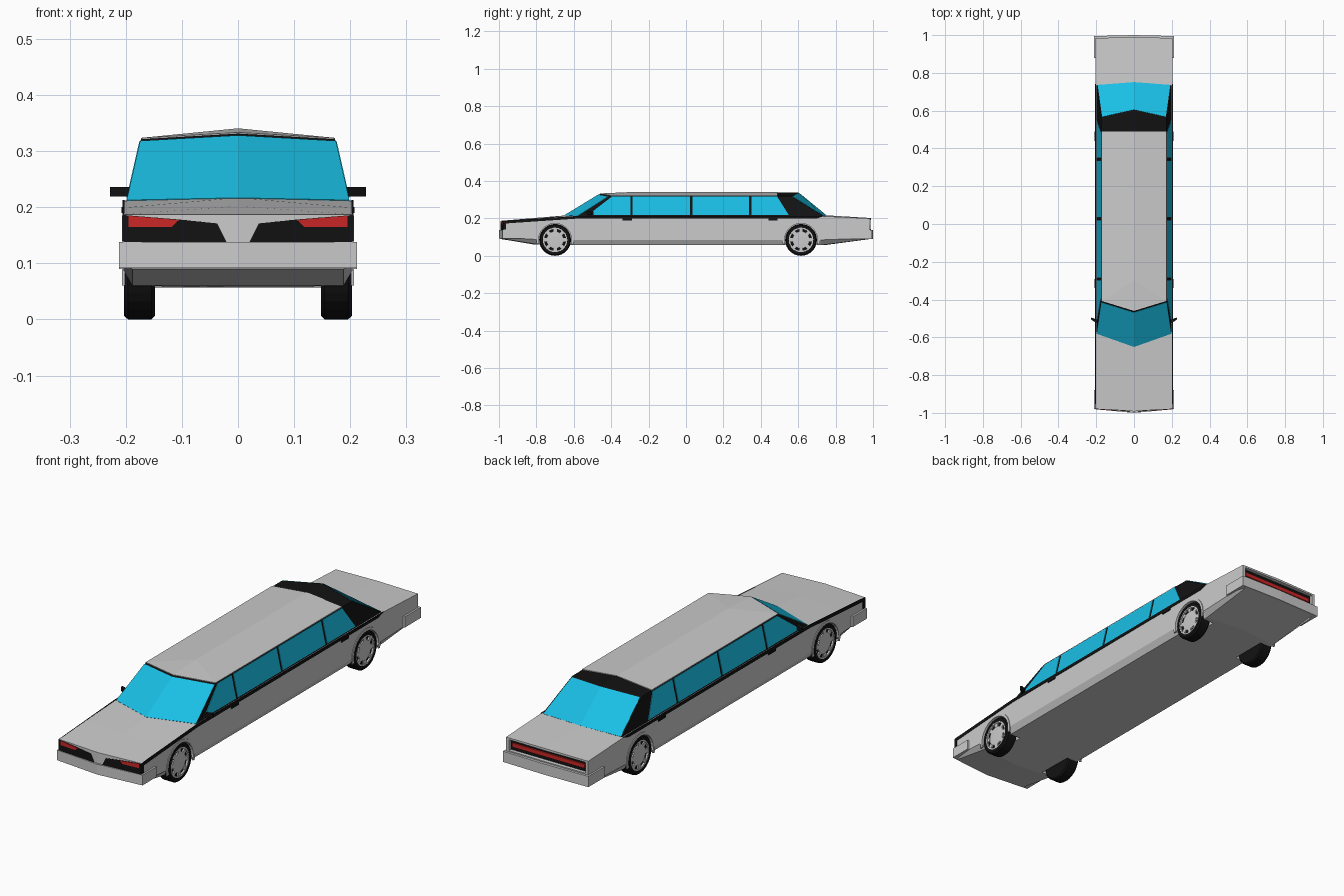
import bpy, bmesh, math
from mathutils import Matrix

if "Cube" in bpy.data.objects:
    bpy.data.objects.remove(bpy.data.objects["Cube"])


def material(name, rgb):
    m = bpy.data.materials.new(name)
    m.diffuse_color = (*rgb, 1)
    m.use_nodes = True
    m.node_tree.nodes["Principled BSDF"].inputs["Base Color"].default_value = m.diffuse_color
    return m


BLACK = material("black_trim", (0.006, 0.006, 0.006))
GLASS = material("blue_glass", (0.01, 0.52, 0.78))
RED = material("red_lamp", (0.6, 0.02, 0.02))


def finish(bm, name, mat=None, mirror=True):
    bmesh.ops.recalc_face_normals(bm, faces=bm.faces[:])
    me = bpy.data.meshes.new(name)
    bm.to_mesh(me)
    bm.free()
    ob = bpy.data.objects.new(name, me)
    bpy.context.collection.objects.link(ob)
    if mat:
        me.materials.append(mat)
    if mirror:
        ob.modifiers.new("mirror", 'MIRROR')
    return ob


def faces(name, verts, polys, mat=None, thick=0.0):
    """Right half from points and polygons, mirrored, with optional thickness."""
    bm = bmesh.new()
    vs = [bm.verts.new(v) for v in verts]
    for p in polys:
        bm.faces.new([vs[i] for i in p])
    ob = finish(bm, name, mat)
    if thick:
        s = ob.modifiers.new("thickness", 'SOLIDIFY')
        s.thickness, s.offset = thick, 0
    return ob


def panel(name, pts, mat=None, thick=0.004):
    return faces(name, pts, [range(len(pts))], mat, thick)


def box(name, lo, hi, mat=None, mirror=True):
    bm = bmesh.new()
    bmesh.ops.create_cube(bm, size=1)
    for v in bm.verts:
        v.co = [(a + b) / 2 + c * (b - a) for a, b, c in zip(lo, hi, v.co)]
    return finish(bm, name, mat, mirror)


def lathe(name, profile, y, z, mat=None, steps=28):
    """Spin an (x, radius) profile about an axle along x."""
    bm = bmesh.new()
    vs = [bm.verts.new((x, y, z + r)) for x, r in profile]
    es = [bm.edges.new(p) for p in zip(vs, vs[1:])]
    bmesh.ops.spin(bm, geom=vs + es, cent=(0, y, z), axis=(1, 0, 0),
                   angle=2 * math.pi, steps=steps)
    bmesh.ops.remove_doubles(bm, verts=bm.verts[:], dist=1e-5)
    return finish(bm, name, mat)


def plan(name, pts, z0, z1):
    """Extrude a right-half plan outline upward."""
    n = len(pts)
    verts = [(x, y, z) for z in (z0, z1) for x, y in pts]
    sides = [(i, i + 1, n + i + 1, n + i) for i in range(n - 1)]
    return faces(name, verts, sides + [range(n), range(n, 2 * n)])


# Lower body lofted along y: y, bottom, sill, belt, centre top, centre y shift
stations = [(-0.977, 0.09, 0.098, 0.187, 0.187, -0.015),
            (-0.79, 0.06, 0.087, 0.199, 0.202, -0.02),
            (-0.58, 0.057, 0.085, 0.211, 0.217, -0.05),
            (0.72, 0.057, 0.085, 0.212, 0.217, 0.02),
            (0.985, 0.09, 0.095, 0.2, 0.202, 0.003)]
verts = []
for y, zb, zs, belt, top, dy in stations:
    verts += [(0, y + dy, zb), (0.188, y, zb), (0.204, y, zs),
              (0.204, y, belt), (0, y + dy, top)]
quads = [(5 * s + i, 5 * s + i + 1, 5 * s + i + 6, 5 * s + i + 5)
         for s in range(4) for i in range(4)]
body = faces("body", verts, quads + [range(5), range(20, 25)])


def cut(cutter):
    cutter.hide_render = True
    cutter.hide_set(True)
    m = body.modifiers.new("cut", 'BOOLEAN')
    m.operation, m.object = 'DIFFERENCE', cutter


# Wheels, arches and wheel wells
AXLE_Z = 0.085
for end, y in (("front", -0.70), ("rear", 0.615)):
    cut(lathe(end + "_well_cutter",
              [(0.135, 0), (0.135, 0.09), (0.3, 0.09), (0.3, 0)], y, AXLE_Z))
    lathe(end + "_tyre", [(0.148, 0), (0.148, 0.079), (0.154, 0.085), (0.196, 0.085),
                          (0.203, 0.079), (0.203, 0.066), (0.194, 0.064), (0.194, 0)],
          y, AXLE_Z, BLACK)
    lathe(end + "_rim", [(0.19, 0.066), (0.202, 0.066), (0.202, 0.059), (0.19, 0.059)],
          y, AXLE_Z)
    lathe(end + "_hub", [(0.19, 0.047), (0.199, 0.045), (0.2, 0.02), (0.2, 0)], y, AXLE_Z)
    bm = bmesh.new()
    for i in range(8):
        m = (Matrix.Translation((0.196, y, AXLE_Z)) @ Matrix.Rotation(i * math.pi / 4, 4, 'X')
             @ Matrix.Translation((0, 0, 0.052)) @ Matrix.Diagonal((0.008, 0.018, 0.018, 1)))
        bmesh.ops.create_cube(bm, size=1, matrix=m)
    finish(bm, end + "_spokes")
    n = 14
    arc = [math.radians(-14 + 208 * i / n) for i in range(n + 1)]
    ring = [(0.204, y + r * math.cos(a), AXLE_Z + r * math.sin(a))
            for r in (0.088, 0.1) for a in arc]
    faces(end + "_arch", ring,
          [(i, i + 1, i + n + 2, i + n + 1) for i in range(n)], thick=0.006)

# Recessed tail panel with full-width lamp
cut(box("tail_cutter", (-0.19, 0.968, 0.143), (0.19, 1.1, 0.192), mirror=False))
box("tail_panel", (-0.19, 0.96, 0.143), (0.19, 0.97, 0.192), BLACK, False)
box("tail_lamp", (-0.18, 0.965, 0.158), (0.18, 0.976, 0.176), RED, False)

# Bumpers
plan("front_bumper", [(0, -0.88), (0.212, -0.88), (0.212, -0.98), (0, -1.0)], 0.092, 0.138)
plan("rear_bumper", [(0, 0.88), (0.212, 0.88), (0.212, 0.995), (0, 1.0)], 0.09, 0.138)


# Nose: dark grille and lamps following the pointed front
def nose(pts, out=0.0):
    return [(x, -0.992 + 0.075 * x - out, z) for x, z in pts]


panel("grille", nose([(0.02, 0.137), (0.204, 0.137), (0.204, 0.186),
                      (0.105, 0.178), (0.037, 0.171)]), BLACK)
panel("front_lamp", nose([(0.118, 0.165), (0.195, 0.165), (0.195, 0.185),
                          (0.105, 0.177)], 0.002), RED)
box("nose_side_trim", (0.2, -0.977, 0.14), (0.206, -0.962, 0.187), BLACK)

# Cabin shell
B0, B1, B2, B3 = (0, -0.65, 0.215), (0.198, -0.58, 0.211), (0.198, 0.735, 0.211), (0, 0.75, 0.215)
T0, T1, T2, T3 = (0, -0.46, 0.331), (0.173, -0.407, 0.321), (0.173, 0.56, 0.32), (0, 0.6, 0.338)
R = (0, -0.3, 0.338)
faces("cabin", [B0, B1, B2, B3, T0, T1, T2, T3, R],
      [(0, 1, 5, 4), (1, 2, 6, 5), (2, 3, 7, 6), (4, 5, 8), (5, 6, 7, 8)], BLACK)
faces("roof", [T0, T1, (0.173, 0.49, 0.321), (0, 0.49, 0.338), R],
      [(0, 1, 4), (1, 2, 3, 4)], thick=0.005)


def lerp(a, b, t):
    return tuple(p + (q - p) * t for p, q in zip(a, b))


panel("windshield", [B0, B1, lerp(B1, T1, 0.96), lerp(B0, T0, 0.96)], GLASS)
panel("rear_window", [lerp(B2, B3, 0.03), B3, lerp(B3, T3, 0.97),
                      lerp(lerp(B2, T2, 0.97), T3, 0.03)], GLASS)


# Side windows: bottom front, bottom rear, top rear, top front along y
def side_x(z):
    return 0.198 - (z - 0.211) * 0.025 / 0.11


windows = [(-0.525, -0.297, -0.297, -0.395), (-0.285, 0.022, 0.022, -0.285),
           (0.034, 0.337, 0.337, 0.034), (0.349, 0.55, 0.487, 0.349)]
for i, ys in enumerate(windows):
    panel(f"side_window_{i + 1}",
          [(side_x(z), y, z) for y, z in zip(ys, (0.217, 0.217, 0.317, 0.317))], GLASS)

# Belt stripe, door handles and mirrors
panel("belt_stripe", [(0.204, -0.977, 0.187), (0.204, -0.58, 0.213), (0.204, 0.74, 0.213),
                      (0.204, 0.7, 0.2), (0.204, -0.58, 0.199), (0.204, -0.977, 0.172)], BLACK)
for y in (-0.34, 0.44):
    box("door_handle", (0.2, y, 0.19), (0.208, y + 0.05, 0.2), BLACK)
plan("mirror", [(0.185, -0.535), (0.228, -0.505), (0.226, -0.495), (0.185, -0.51)],
     0.219, 0.236).data.materials.append(BLACK)
